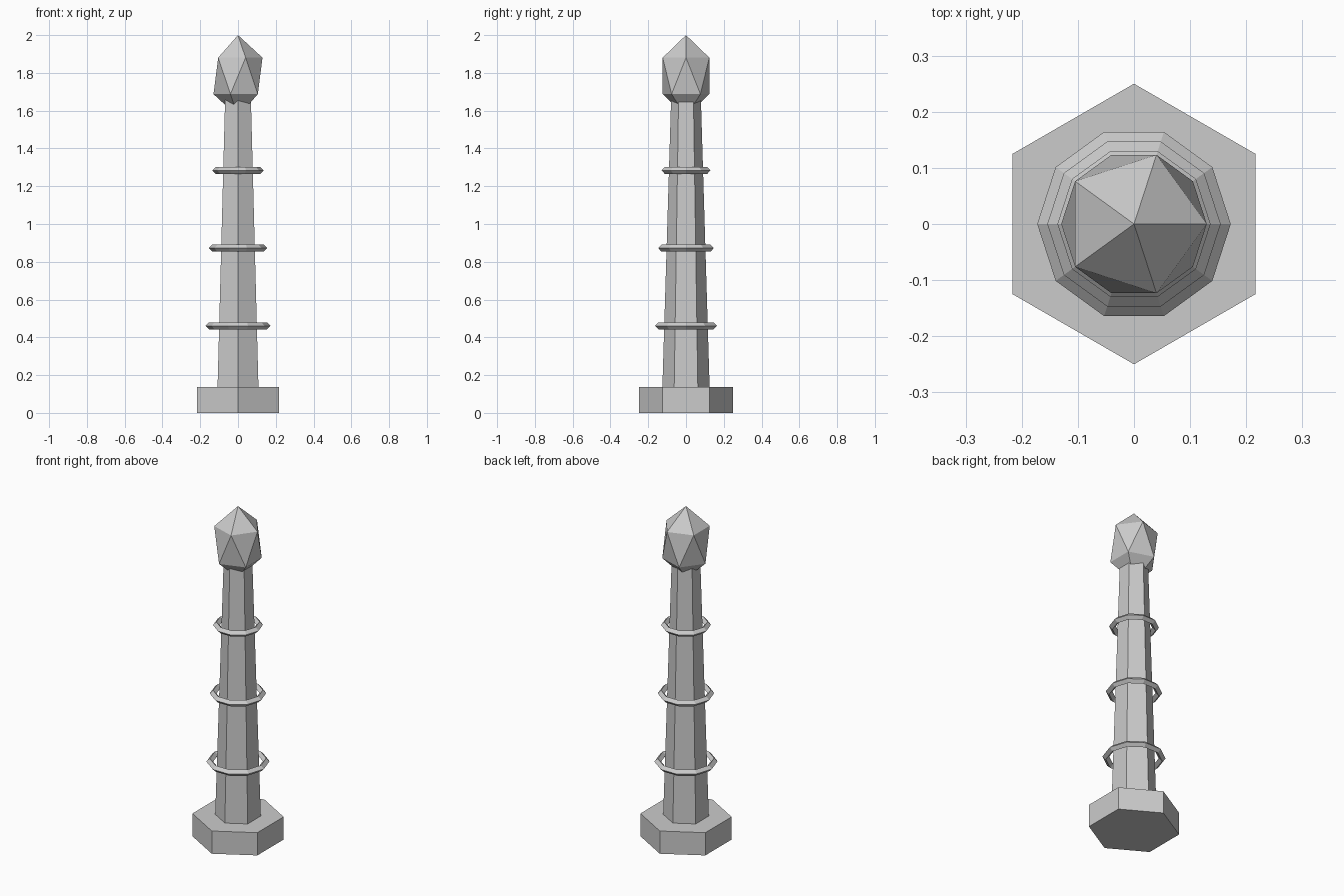
import bpy
import math

cube = bpy.data.objects.get("Cube")
if cube:
    bpy.data.objects.remove(cube, do_unlink=True)

# One stone grey for every part
stone = bpy.data.materials.new("stone_grey")
stone.use_nodes = True
stone.diffuse_color = (0.6, 0.6, 0.6, 1)
stone.node_tree.nodes["Principled BSDF"].inputs["Base Color"].default_value = (0.6, 0.6, 0.6, 1)


def finish(name):
    obj = bpy.context.object
    obj.name = name
    obj.data.materials.append(stone)
    return obj


def hex_prism(name, r_bottom, r_top, z_bottom, z_top):
    """Six-sided column with corners on the front and back."""
    bpy.ops.mesh.primitive_cone_add(
        vertices=6, radius1=r_bottom, radius2=r_top, depth=z_top - z_bottom,
        location=(0, 0, (z_bottom + z_top) / 2))
    return finish(name)


# Plinth and tapering shaft
hex_prism("base", 0.25, 0.25, 0, 0.137)
hex_prism("shaft", 0.125, 0.078, 0.137, 1.69)

# Faceted hoops with a diamond cross-section, shrinking upwards
for name, z, radius in (("lower_ring", 0.461, 0.154),
                        ("middle_ring", 0.872, 0.136),
                        ("upper_ring", 1.284, 0.118)):
    bpy.ops.mesh.primitive_torus_add(
        major_segments=10, minor_segments=4, major_radius=radius,
        minor_radius=0.0185, location=(0, 0, z))
    finish(name)

# Stretched crystal on top
bpy.ops.mesh.primitive_ico_sphere_add(subdivisions=1, radius=0.145,
                                      location=(0, 0, 1.784))
crystal = finish("crystal")
crystal.scale.z = 0.216 / 0.145
